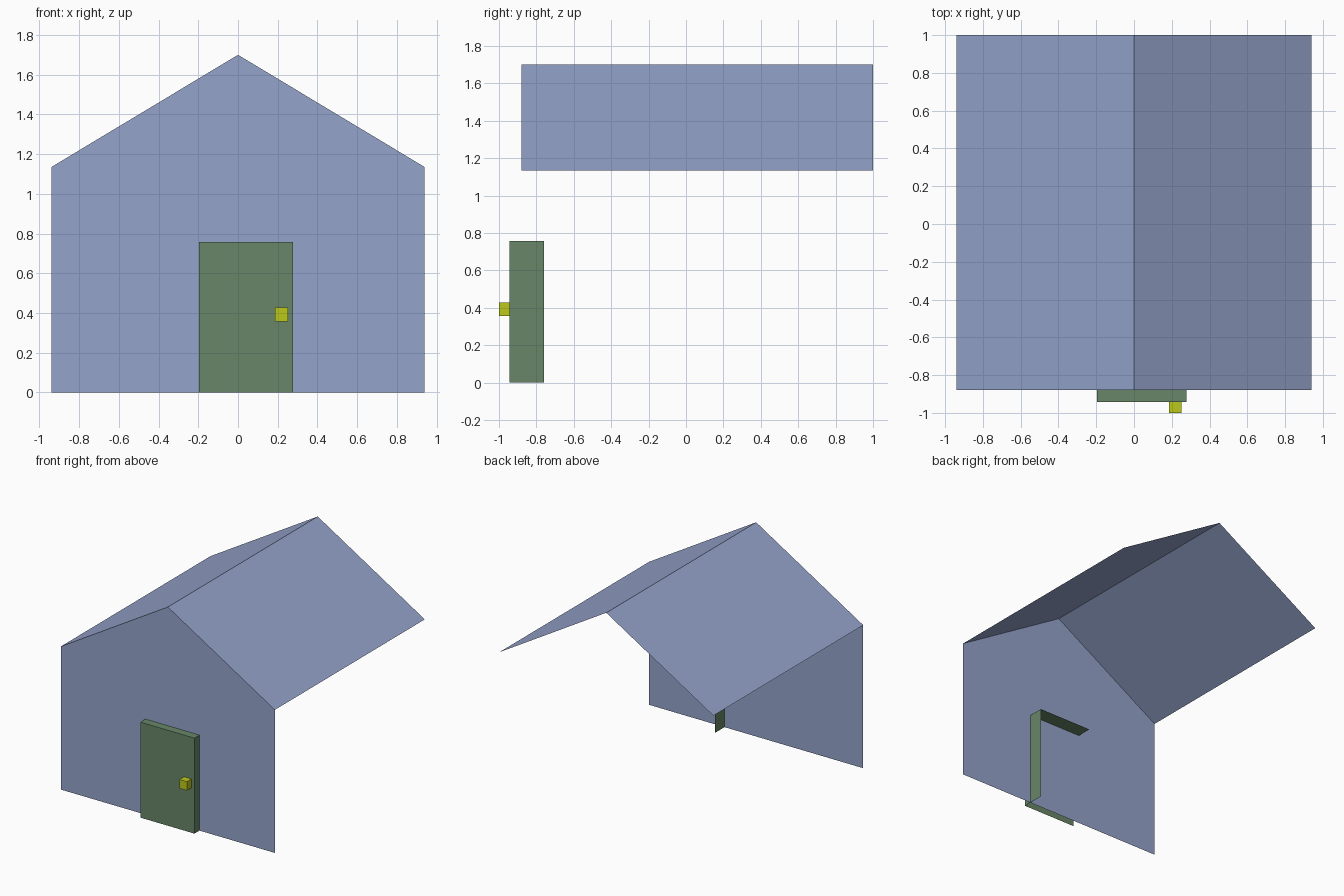
import bpy

if "Cube" in bpy.data.objects:
    bpy.data.objects.remove(bpy.data.objects["Cube"])


def material(name, rgb):
    mat = bpy.data.materials.new(name)
    mat.diffuse_color = (*rgb, 1)
    mat.use_nodes = True
    mat.node_tree.nodes["Principled BSDF"].inputs["Base Color"].default_value = mat.diffuse_color
    return mat


def surface(name, verts, faces, mat):
    mesh = bpy.data.meshes.new(name)
    mesh.from_pydata(verts, [], faces)
    mesh.materials.append(mat)
    obj = bpy.data.objects.new(name, mesh)
    bpy.context.collection.objects.link(obj)
    return obj


def open_block(name, x0, x1, y0, y1, z0, z1, mat):
    """Open shell with only front, right and top faces."""
    verts = [(x0, y0, z0), (x1, y0, z0), (x1, y0, z1), (x0, y0, z1),
             (x1, y1, z0), (x1, y1, z1), (x0, y1, z1)]
    faces = [(0, 1, 2, 3), (1, 4, 5, 2), (3, 2, 5, 6)]
    return surface(name, verts, faces, mat)


blue = material("wall_blue", (0.30, 0.37, 0.60))
green = material("door_green", (0.14, 0.24, 0.14))
yellow = material("knob_yellow", (0.50, 0.58, 0.01))

W, FRONT, BACK, EAVES, RIDGE = 0.94, -0.88, 1.0, 1.135, 1.7

# Single-sheet gable wall
gable = [(-W, 0), (W, 0), (W, EAVES), (0, RIDGE), (-W, EAVES)]
surface("front_wall", [(x, FRONT, z) for x, z in gable], [(0, 1, 2, 3, 4)], blue)

# Two thin roof slopes, open underneath and at the back
slope = [(W, EAVES), (0, RIDGE), (-W, EAVES)]
surface("roof", [(x, y, z) for y in (FRONT, BACK) for x, z in slope],
        [(0, 3, 4, 1), (1, 4, 5, 2)], blue)

# Door pokes through the wall, knob sits on its front
open_block("door", -0.197, 0.278, -0.943, -0.758, 0, 0.758, green)
open_block("door_knob", 0.186, 0.251, -1.0, -0.943, 0.357, 0.427, yellow)
